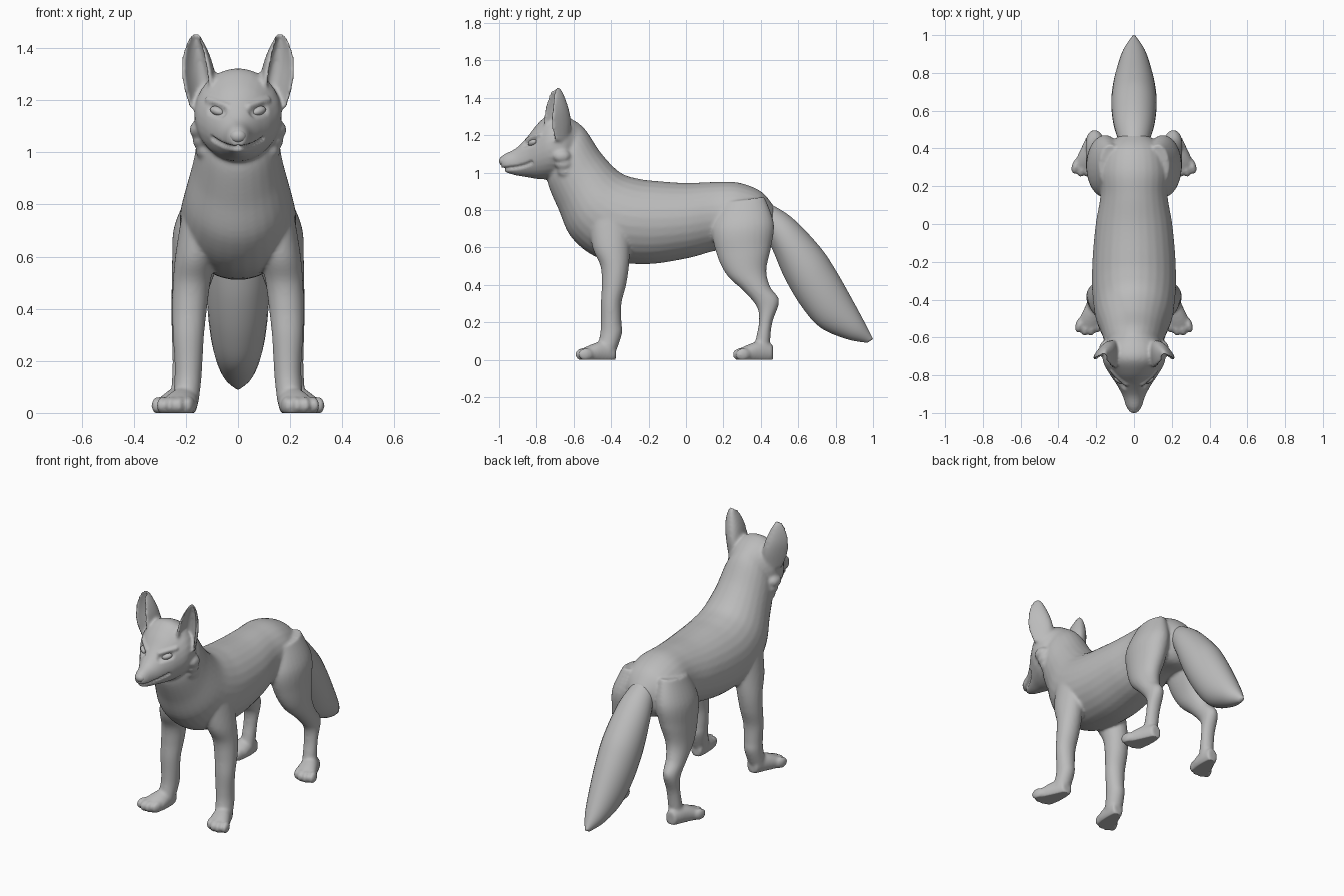
import bpy, bmesh, math
from mathutils import Vector, Matrix, Euler
from mathutils.bvhtree import BVHTree

cube = bpy.data.objects.get("Cube")
if cube:
    bpy.data.objects.remove(cube)

grey = bpy.data.materials.new("plain_grey")
grey.use_nodes = True
colour = (0.5, 0.5, 0.5, 1)
grey.diffuse_color = colour
grey.node_tree.nodes["Principled BSDF"].inputs["Base Color"].default_value = colour


def spline(rows, steps=6):
    """Catmull-Rom interpolation of whole section rows."""
    out = []
    last = len(rows) - 1
    for i in range(last):
        quad = [rows[max(i - 1, 0)], rows[i], rows[i + 1], rows[min(i + 2, last)]]
        for k in range(steps):
            t = k / steps
            out.append([b + t * (c - a + t * (2 * a - 5 * b + 4 * c - d
                        + t * (3 * b - a - 3 * c + d))) / 2
                        for a, b, c, d in zip(*quad)])
    return out + [list(rows[-1])]


def loft(bm, rows, side=1, cup=False, turn=0.0, n=28):
    """Tube through sections: first y, z; second y, z; half width; centre x."""
    rings = []
    for y1, z1, y2, z2, wide, x in spline(rows):
        ring = []
        for k in range(n):
            a = math.tau * (k + 0.5) / n
            c, s = math.cos(a), math.sin(a)
            depth = (1 + s) / 2
            if cup:  # crescent section, open towards the first point
                depth = s if s > 0 else -0.7 * s
                c *= 1 if s > 0 else 0.75
            p = Vector((wide * c, y1 + (y2 - y1) * depth, z1 + (z2 - z1) * depth))
            if turn:
                mid = Vector((0, (y1 + y2) / 2, 0))
                p = Matrix.Rotation(turn, 3, 'Z') @ (p - mid) + mid
            ring.append(bm.verts.new((side * (p.x + x), p.y, p.z)))
        rings.append(ring)
    for lo, hi in zip(rings, rings[1:]):
        for k in range(n):
            j = (k + 1) % n
            bm.faces.new((lo[k], lo[j], hi[j], hi[k]))
    bm.faces.new(rings[0])
    bm.faces.new(rings[-1])


def ball(bm, centre, size, turn=(0, 0, 0)):
    m = Matrix.LocRotScale(Vector(centre), Euler(turn), Vector(size))
    bmesh.ops.create_uvsphere(bm, u_segments=24, v_segments=16, radius=1, matrix=m)


def finish(bm, name):
    bmesh.ops.recalc_face_normals(bm, faces=bm.faces)
    for f in bm.faces:
        f.smooth = True
    mesh = bpy.data.meshes.new(name)
    bm.to_mesh(mesh)
    bm.free()
    mesh.materials.append(grey)
    obj = bpy.data.objects.new(name, mesh)
    bpy.context.collection.objects.link(obj)
    return obj


# Torso with neck: back line, belly line, half width
skin = bmesh.new()
loft(skin, [
    (-.58, 1.27, -.74, 1.0, .12, 0), (-.53, 1.22, -.735, .93, .15, 0),
    (-.45, 1.1, -.68, .8, .172, 0), (-.35, 1.0, -.61, .65, .205, 0),
    (-.25, .967, -.46, .54, .222, 0), (-.15, .955, -.22, .51, .22, 0),
    (0, .945, 0, .54, .203, 0), (.15, .95, .15, .58, .178, 0),
    (.28, .947, .28, .6, .18, 0), (.4, .9, .4, .6, .155, 0),
    (.47, .82, .46, .65, .08, 0)])

# Head and muzzle
loft(skin, [
    (-.57, 1.26, -.6, 1.0, .11, 0), (-.65, 1.31, -.65, .98, .16, 0),
    (-.72, 1.32, -.73, .965, .165, 0), (-.79, 1.265, -.79, .965, .132, 0),
    (-.85, 1.19, -.85, .975, .092, 0), (-.91, 1.13, -.91, .985, .06, 0),
    (-.97, 1.1, -.96, 1.0, .042, 0), (-.995, 1.08, -.985, 1.02, .025, 0)])

front_leg = [
    (-.52, .75, -.3, .78, .07, .145), (-.5, .6, -.3, .62, .077, .163),
    (-.457, .5, -.305, .5, .072, .178), (-.45, .4, -.32, .4, .067, .186),
    (-.455, .3, -.345, .3, .06, .19), (-.455, .2, -.345, .2, .054, .19),
    (-.46, .13, -.342, .14, .052, .192), (-.48, .05, -.375, .04, .05, .2)]
hind_leg = [
    (.19, .84, .42, .87, .06, .125), (.14, .7, .47, .73, .095, .15),
    (.165, .56, .455, .6, .088, .165), (.22, .45, .43, .48, .07, .185),
    (.31, .365, .45, .39, .056, .2), (.38, .28, .498, .315, .046, .208),
    (.39, .2, .462, .2, .042, .21), (.375, .12, .45, .1, .042, .213),
    (.36, .05, .45, .04, .042, .215)]
paw = [
    (-.375, .08, -.375, -.01, .035, .195), (-.44, .1, -.44, -.02, .053, .207),
    (-.51, .08, -.51, -.02, .066, .225), (-.57, .05, -.56, -.01, .055, .236)]
ear = [
    (-.73, 1.17, -.62, 1.17, .05, .125), (-.755, 1.26, -.61, 1.26, .062, .134),
    (-.75, 1.33, -.62, 1.33, .06, .144), (-.735, 1.39, -.64, 1.39, .046, .153),
    (-.72, 1.435, -.66, 1.435, .026, .16), (-.705, 1.458, -.68, 1.458, .012, .16)]

# Legs, paws, toes, ears and cheek fur on both sides
for side in (1, -1):
    loft(skin, front_leg, side)
    loft(skin, hind_leg, side)
    loft(skin, ear, side, cup=True, turn=0.4)
    for dy, dx in ((0, 0), (.84, .02)):
        loft(skin, [(r[0] + dy, r[1], r[2] + dy, r[3], r[4], r[5] + dx) for r in paw], side)
        for i in range(4):
            u = i - 1.5
            ball(skin, (side * (.238 + dx + u * .034), -.553 + dy + .008 * u * u, .028),
                 (.021, .042, .034), (0, 0, side * .25))
    for i in range(3):
        ball(skin, (side * (.148 - .012 * i), -.665 + .012 * i, 1.09 - .04 * i),
             (.04, .05, .035), (0, side * .6, 0))

# Fuse everything into one continuous skin
body = finish(skin, "body")
remesh = body.modifiers.new("fuse", 'REMESH')
remesh.mode = 'VOXEL'
remesh.voxel_size = 0.0085
soften = body.modifiers.new("soften", 'SMOOTH')
soften.factor = 0.5
soften.iterations = 7
graph = bpy.context.evaluated_depsgraph_get()
bm = bmesh.new()
bm.from_mesh(body.evaluated_get(graph).to_mesh())
bpy.data.objects.remove(body)
bm.normal_update()
tree = BVHTree.FromBMesh(bm)


def on_face(x, z):
    hit = tree.ray_cast(Vector((x, -2, z)), Vector((0, 1, 0)))[0]
    return hit or Vector((x, -.8, z))


# Sculpt mouth groove, eye sockets and brows
strokes = []
for s in (1, -1):
    steps = [i / 30 for i in range(31)]
    strokes.append(([on_face(s * .1 * t, 1.016 + .038 * t * t) for t in steps], .015, -.012))
    strokes.append(([on_face(s * (.06 + .04 * t), 1.152 + .014 * t) for t in steps], .03, -.012))
    strokes.append(([on_face(s * (.045 + .07 * t), 1.178 + .025 * t) for t in steps], .02, .008))
moves = []
for v in bm.verts:
    if v.co.y < -.7 and v.co.z > .95:
        shift = 0
        for points, radius, height in strokes:
            d = min((v.co - p).length for p in points) / radius
            if d < 1:
                shift += height * (1 - d * d) ** 2
        moves.append((v, v.normal * shift))
for v, m in moves:
    v.co += m
for v in bm.verts:  # flat soles
    v.co.z = max(v.co.z, 0)
finish(bm, "body")

# Eyes
for s, name in ((1, "left_eye"), (-1, "right_eye")):
    bm = bmesh.new()
    ball(bm, on_face(s * .08, 1.159) + Vector((0, .016, 0)),
         (.031, .02, .017), (0, -s * .3, s * .65))
    finish(bm, name)

# Nose
bm = bmesh.new()
ball(bm, (0, -.975, 1.062), (.031, .025, .026))
finish(bm, "nose")

# Tail
bm = bmesh.new()
loft(bm, [
    (.4, .86, .42, .68, .07, 0), (.56, .765, .47, .57, .105, 0),
    (.715, .605, .53, .43, .12, 0), (.8, .48, .62, .28, .115, 0),
    (.885, .33, .72, .17, .095, 0), (.955, .2, .86, .11, .06, 0),
    (1.0, .11, .97, .09, .012, 0)])
finish(bm, "tail")
